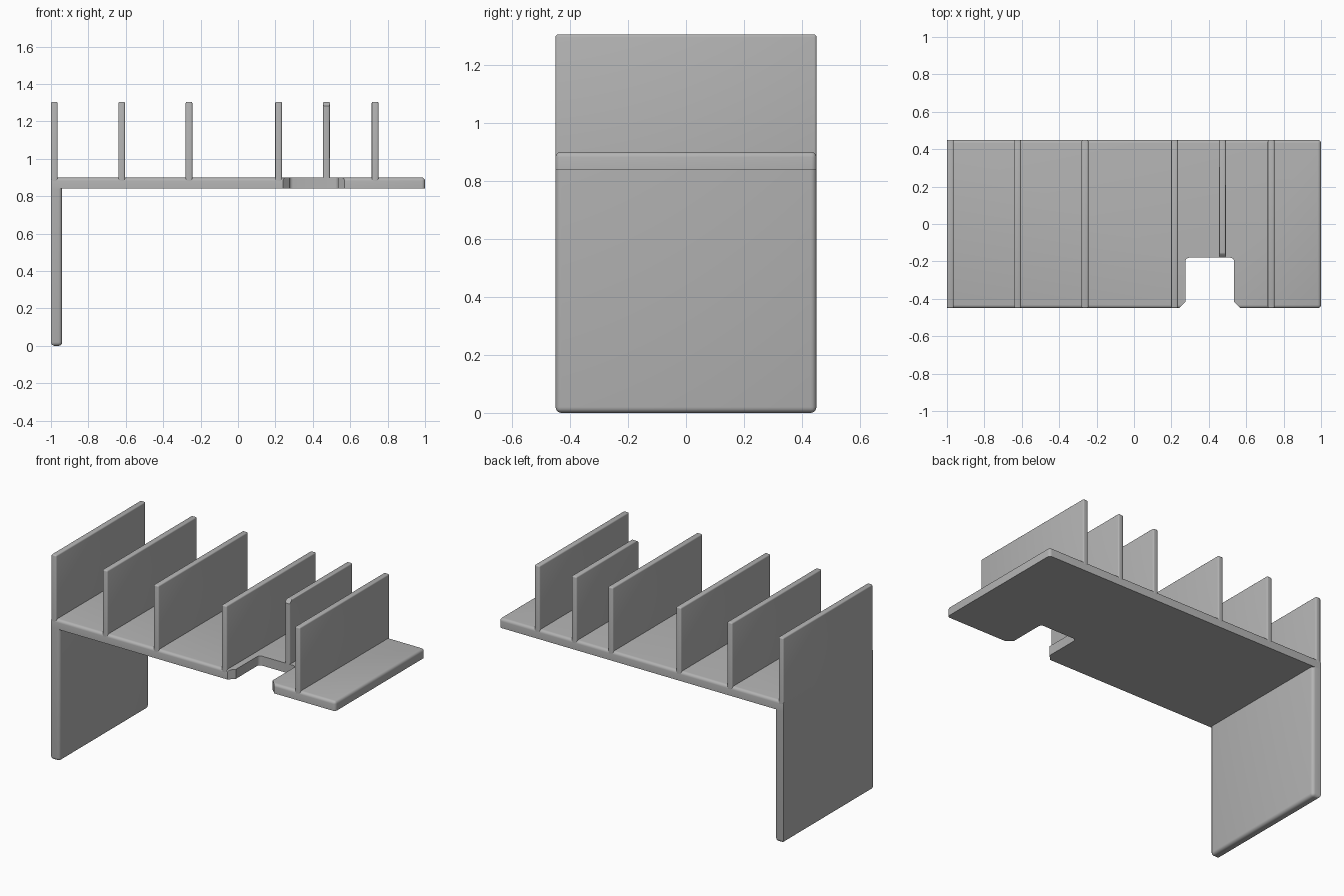
import bpy, bmesh

cube = bpy.data.objects.get("Cube")
if cube:
    bpy.data.objects.remove(cube, do_unlink=True)

GREY = (0.45, 0.45, 0.45, 1)
grey = bpy.data.materials.new("plain grey")
grey.use_nodes = True
grey.diffuse_color = GREY
grey.node_tree.nodes["Principled BSDF"].inputs["Base Color"].default_value = GREY

FRONT, BACK = -0.45, 0.45
BOARD_BOTTOM, BOARD_TOP, WALL_TOP = 0.84, 0.90, 1.305


def near(a, b):
    return abs(a - b) < 1e-4


def all_at(edge, axis, value):
    return all(near(v.co[axis], value) for v in edge.verts)


def upright(edge):
    a, b = edge.verts
    return near(a.co.x, b.co.x) and near(a.co.y, b.co.y)


def panel(name, outline, bottom, top, bevels):
    """Extrude an xy outline upward, then round the edges each rule picks."""
    bm = bmesh.new()
    face = bm.faces.new([bm.verts.new((x, y, bottom)) for x, y in outline])
    lifted = bmesh.ops.extrude_face_region(bm, geom=[face])["geom"]
    for v in lifted:
        if isinstance(v, bmesh.types.BMVert):
            v.co.z = top
    bmesh.ops.recalc_face_normals(bm, faces=bm.faces)
    for rule, radius, segments in bevels:
        bmesh.ops.bevel(bm, geom=[e for e in bm.edges if rule(e)], offset=radius,
                        segments=segments, profile=0.5, affect='EDGES',
                        clamp_overlap=True)
    mesh = bpy.data.meshes.new(name)
    bm.to_mesh(mesh)
    bm.free()
    mesh.materials.append(grey)
    obj = bpy.data.objects.new(name, mesh)
    bpy.context.collection.objects.link(obj)
    bpy.ops.object.select_all(action='DESELECT')
    obj.select_set(True)
    bpy.context.view_layer.objects.active = obj
    bpy.ops.object.shade_smooth_by_angle(angle=0.6)


def box_outline(x0, x1, y0=FRONT, y1=BACK):
    return [(x0, y0), (x1, y0), (x1, y1), (x0, y1)]


# Shelf board with a chamfered notch in its front edge
NOTCH_L, NOTCH_R, NOTCH_BACK, CHAMFER = 0.275, 0.535, -0.18, 0.035
board = [(-1, FRONT), (NOTCH_L - CHAMFER, FRONT), (NOTCH_L, FRONT + CHAMFER),
         (NOTCH_L, NOTCH_BACK), (NOTCH_R, NOTCH_BACK), (NOTCH_R, FRONT + CHAMFER),
         (NOTCH_R + CHAMFER, FRONT), (1, FRONT), (1, BACK), (-1, BACK)]


def notch_corner(e):
    return upright(e) and all_at(e, 1, NOTCH_BACK)


def board_rim(e):
    on_top = all_at(e, 2, BOARD_TOP)
    outer = all_at(e, 1, FRONT) or all_at(e, 1, BACK) or all_at(e, 0, 1)
    return (on_top and outer) or (upright(e) and all_at(e, 0, 1))


panel("shelf_board", board, BOARD_BOTTOM, BOARD_TOP,
      [(notch_corner, 0.02, 4), (board_rim, 0.018, 4)])

# Supporting side leg, rounded at the foot and along its inner edges
LEG_IN = -0.94
panel("side_leg", box_outline(-1, LEG_IN), 0, BOARD_BOTTOM,
      [(lambda e: all_at(e, 2, 0) or (upright(e) and all_at(e, 0, LEG_IN)), 0.02, 4)])

# Upright dividers; the one behind the notch is shorter
WIDTH = 0.036
ROOT = BOARD_TOP - 0.02


def divider_rim(e):
    return all_at(e, 2, WALL_TOP) or upright(e)


for i, x in enumerate([-0.982, -0.622, -0.262, 0.217, 0.473, 0.733]):
    behind_notch = near(x, 0.473)
    y0 = NOTCH_BACK if behind_notch else FRONT
    bevels = [(divider_rim, 0.008, 3)]
    if behind_notch:
        # Sloped cut on the top front edge
        bevels.insert(0, (lambda e: all_at(e, 2, WALL_TOP) and all_at(e, 1, NOTCH_BACK),
                          0.022, 1))
    panel(f"divider_{i + 1}", box_outline(x - WIDTH / 2, x + WIDTH / 2, y0),
          ROOT, WALL_TOP, bevels)
